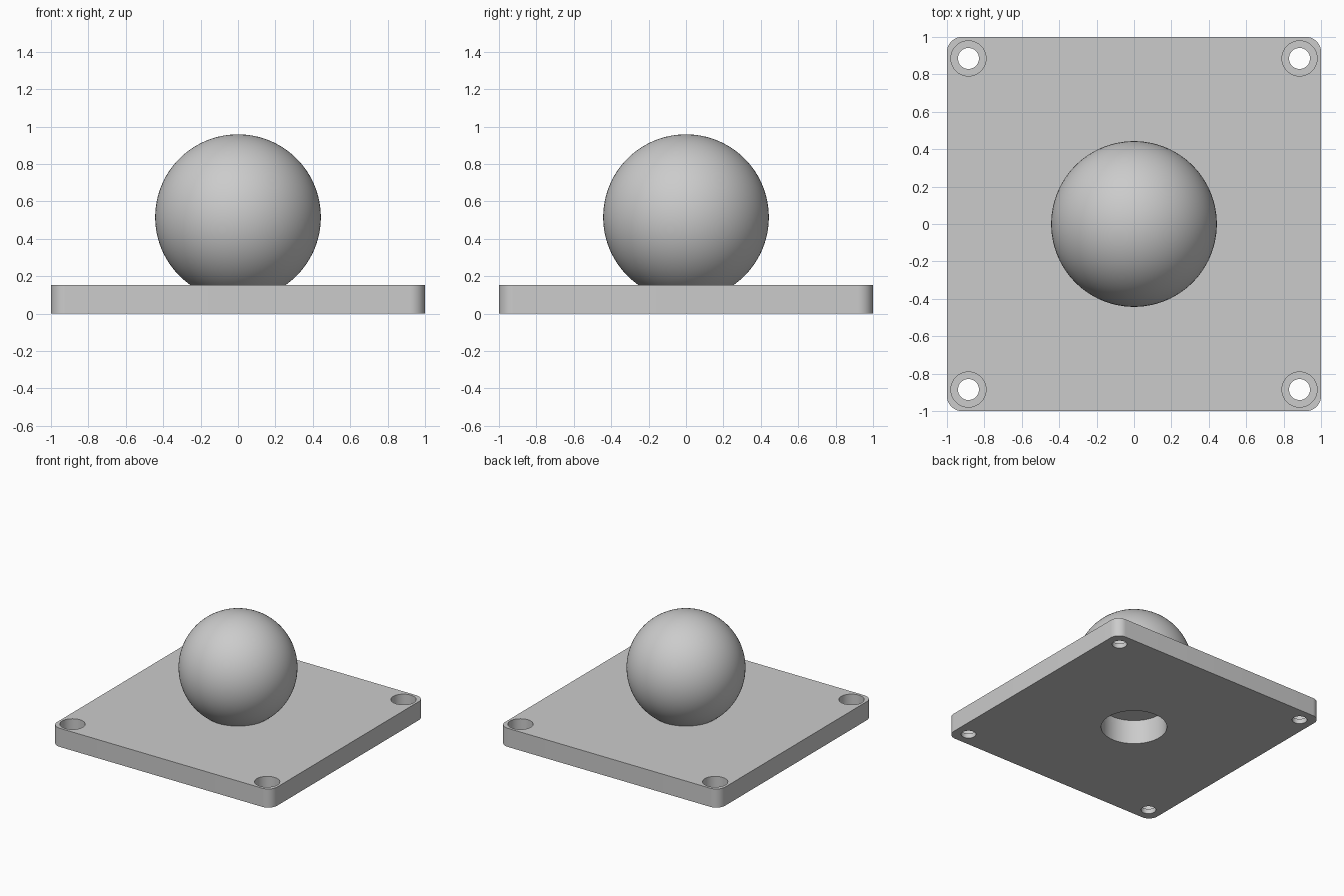
import bpy
import math

old = bpy.data.objects.get("Cube")
if old:
    bpy.data.objects.remove(old, do_unlink=True)

grey = bpy.data.materials.new("plain_grey")
grey.use_nodes = True
colour = (0.6, 0.6, 0.6, 1)
grey.diffuse_color = colour
grey.node_tree.nodes["Principled BSDF"].inputs["Base Color"].default_value = colour

THICK = 0.153
HOLE = 0.885
BORE_TOP = 0.2


def activate(obj):
    bpy.ops.object.select_all(action="DESELECT")
    obj.select_set(True)
    bpy.context.view_layer.objects.active = obj


def cylinder(name, radius, bottom, top, x=0, y=0):
    bpy.ops.mesh.primitive_cylinder_add(
        vertices=64, radius=radius, depth=top - bottom,
        location=(x, y, (top + bottom) / 2))
    obj = bpy.context.object
    obj.name = name
    obj.hide_render = True
    return obj


def cut(obj, cutter):
    activate(obj)
    mod = obj.modifiers.new("cut", "BOOLEAN")
    mod.operation = "DIFFERENCE"
    mod.solver = "EXACT"
    mod.object = cutter
    bpy.ops.object.modifier_apply(modifier=mod.name)
    bpy.data.objects.remove(cutter, do_unlink=True)


def finish(obj):
    obj.data.materials.clear()
    obj.data.materials.append(grey)
    activate(obj)
    bpy.ops.object.shade_smooth_by_angle(angle=math.radians(30))


# Base plate: square slab with rounded vertical corners
bpy.ops.mesh.primitive_cube_add(size=1, location=(0, 0, THICK / 2))
plate = bpy.context.object
plate.name = "base_plate"
plate.scale = (2, 2, THICK)
bpy.ops.object.transform_apply(location=True, rotation=False, scale=True)
weights = plate.data.attributes.new("bevel_weight_edge", "FLOAT", "EDGE")
for edge in plate.data.edges:
    a, b = (plate.data.vertices[i].co for i in edge.vertices)
    weights.data[edge.index].value = 1.0 if abs(a.z - b.z) > 0.01 else 0.0
bevel = plate.modifiers.new("round_corners", "BEVEL")
bevel.limit_method = "WEIGHT"
bevel.width = 0.08
bevel.segments = 12
bpy.ops.object.modifier_apply(modifier=bevel.name)

# Counterbored screw holes in the corners
for sx in (-1, 1):
    for sy in (-1, 1):
        x, y = sx * HOLE, sy * HOLE
        cut(plate, cylinder("screw_hole_cutter", 0.056, -0.1, 0.3, x, y))
        cut(plate, cylinder("counterbore_cutter", 0.094, 0.04, 0.3, x, y))

# Ball resting in the plate
bpy.ops.mesh.primitive_uv_sphere_add(
    segments=96, ring_count=48, radius=0.443, location=(0, 0, 0.516))
ball = bpy.context.object
ball.name = "ball"

# Blind bore through the plate into the ball
for part in (plate, ball):
    cut(part, cylinder("bore_cutter", 0.248, -0.1, BORE_TOP))
    finish(part)
